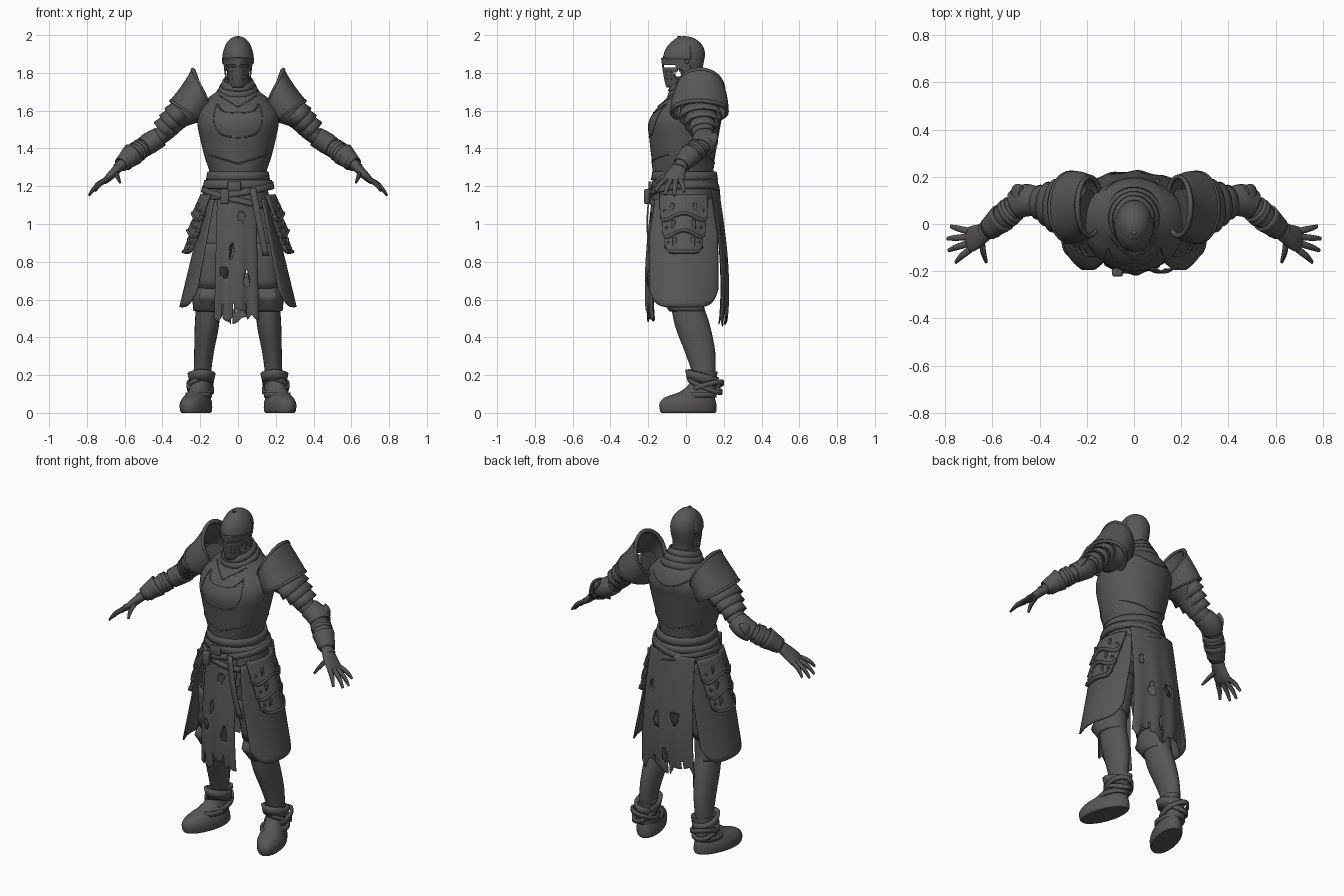
import bpy, bmesh, math, random
from math import sin, cos, pi, radians
from mathutils import Vector
from mathutils.bvhtree import BVHTree

if "Cube" in bpy.data.objects:
    bpy.data.objects.remove(bpy.data.objects["Cube"])
random.seed(4)

steel = bpy.data.materials.new("dark_grey")
steel.use_nodes = True
steel.diffuse_color = (0.1, 0.095, 0.092, 1)
steel.node_tree.nodes["Principled BSDF"].inputs["Base Color"].default_value = steel.diffuse_color
parts = []


def shell(name, f, nu, nv, thick=0.0, keep=None, mirror=False, cap=False):
    """Grid surface from f(u, v); keep(u, v) drops cells to make holes."""
    bm = bmesh.new()
    g = [[bm.verts.new(f(i / nu, j / nv)) for i in range(nu + 1)] for j in range(nv + 1)]
    for j in range(nv):
        for i in range(nu):
            if keep is None or keep((i + .5) / nu, (j + .5) / nv):
                bm.faces.new((g[j][i], g[j][i + 1], g[j + 1][i + 1], g[j + 1][i]))
    bmesh.ops.delete(bm, geom=[v for v in bm.verts if not v.link_faces], context='VERTS')
    bmesh.ops.remove_doubles(bm, verts=bm.verts, dist=0.0001)
    if cap:
        bmesh.ops.holes_fill(bm, edges=bm.edges, sides=0)
    bmesh.ops.recalc_face_normals(bm, faces=bm.faces)
    me = bpy.data.meshes.new(name)
    bm.to_mesh(me)
    bm.free()
    me.materials.append(steel)
    ob = bpy.data.objects.new(name, me)
    bpy.context.collection.objects.link(ob)
    if thick:
        m = ob.modifiers.new("thickness", 'SOLIDIFY')
        m.thickness, m.offset = thick, 0
    if mirror:
        ob.modifiers.new("mirror", 'MIRROR').use_mirror_merge = False
    parts.append(ob)
    return ob


def loft(name, secs, sides=24, steps=4, upright=False, warp=None, **kw):
    """Smooth tube through sections (x, y, z, width radius, depth radius)."""
    n = len(secs) - 1

    def at(t):
        i = min(int(t), n - 1)
        t -= i
        a, b, c, d = (secs[max(0, min(n, i + k))] for k in (-1, 0, 1, 2))
        return [q + .5 * t * (r - p + t * (2 * p - 5 * q + 4 * r - s + t * (3 * (q - r) + s - p)))
                for p, q, r, s in zip(a, b, c, d)]

    def f(u, v):
        s = at(v * n)
        lo, hi = at(max(0, v * n - .05)), at(min(n, v * n + .05))
        t = Vector((0, 0, 1)) if upright else (Vector(hi[:3]) - Vector(lo[:3])).normalized()
        a = (Vector((0, 1, 0)) - t * t.y).normalized()
        b = a.cross(t)
        p = Vector(s[:3]) + b * s[3] * cos(2 * pi * u) + a * s[4] * sin(2 * pi * u)
        return warp(p) if warp else p
    kw.setdefault("cap", not kw.get("thick"))
    return shell(name, f, sides, n * steps, **kw)


def band(name, c, rx, ry, h, flare=0.0, tx=0.0, ty=0.0, mirror=False, thick=0.014):
    """Hoop around a body, tilted along x and y."""
    def f(u, v):
        x, y = cos(2 * pi * u), sin(2 * pi * u)
        k = flare * (1 - v)
        return (c[0] + x * (rx + k), c[1] + y * (ry + k), c[2] + h * (v - .5) + tx * x + ty * y)
    return shell(name, f, 36, 2, thick, mirror=mirror)


def box(name, c, size, mirror=False):
    """Slightly rounded block."""
    ob = shell(name, lambda u, v: (c[0] + size[0] * (u - .5), c[1], c[2] + size[2] * (v - .5)),
               1, 1, size[1], mirror=mirror)
    m = ob.modifiers.new("round", 'BEVEL')
    m.width, m.segments = min(size) * .25, 2


# Torso armour and neck guard
torso = loft("cuirass", [(0, -.005, 1.19, .155, .15), (0, -.015, 1.27, .15, .16), (0, -.015, 1.35, .175, .168),
                         (0, -.012, 1.45, .2, .182), (0, -.008, 1.53, .215, .192), (0, .015, 1.6, .212, .18),
                         (0, .035, 1.67, .155, .135), (0, .03, 1.72, .09, .1), (0, .02, 1.78, .065, .075)],
             sides=40, upright=True)
for i in range(3):
    band("gorget_ring", (0, .014 + .006 * (2 - i), 1.685 + .03 * i), .108 - .017 * i, .112 - .011 * i, .035,
         flare=.015, ty=.025, thick=.01)

# Raised trim lines laid on the chest and back
tree = BVHTree.FromObject(torso, bpy.context.evaluated_depsgraph_get())


def trim(name, pts, side=-1, r=.004):
    hits = [tree.ray_cast(Vector((x, side, z)), Vector((0, -side, 0)))[0] for x, z in pts]
    loft(name, [(*h, r, r) for h in hits if h], sides=6, steps=3)


half = [(0, 1.46), (.06, 1.465), (.105, 1.49), (.128, 1.54), (.125, 1.59), (.11, 1.635), (.09, 1.605), (.05, 1.59), (0, 1.59)]
trim("chest_trim", half + [(-x, z) for x, z in half[-2::-1]])
trim("chest_collar_trim", [(x * .02, 1.62 + .012 * abs(x)) for x in range(-5, 6)])
for s in (-1, 1):
    trim("waist_trim", [(x * .02, 1.32 + .006 * abs(x)) for x in range(-8, 9)], s)
trim("back_trim", [(x * .02, 1.6 + .0012 * x * x) for x in range(-6, 7)], 1)

# Helmet, battered visor and crest knob
loft("helmet", [(0, .025, 1.72, .058, .062), (0, .028, 1.8, .058, .056), (0, .015, 1.86, .073, .08),
                (0, .006, 1.91, .077, .094), (0, 0, 1.955, .062, .08), (0, -.005, 1.985, .034, .045),
                (0, -.01, 1.995, .004, .004)], upright=True, sides=32)


def visor(u, v):
    a = (u - .5) * radians(200)
    w = .054 + .022 * v ** .7
    return (w * sin(a), .005 - cos(a) * (.085 + .03 * v ** .6 + .018 * cos(a) ** 4), 1.725 + v * .155)


def visor_cells(u, v):
    d = abs(u - .5)
    slit = .66 < v < .77 and .04 < d < .3
    breath = .2 < v < .56 and int(v * 24) % 3 == 0 and int(u * 48) % 4 == 1 and .06 < d < .27
    tear = ((d - .33) / .08) ** 2 + ((v - .4) / .2) ** 2 < 1 + .5 * sin(40 * u + 20 * v)
    return not (slit or breath or tear)


shell("visor", visor, 48, 24, .008, visor_cells)
shell("brow_plate", lambda u, v: (.08 * sin((u - .5) * 3.6) * cos(v * 1.2),
                                  -.118 * cos((u - .5) * 3.6) * cos(v * 1.2), 1.87 + .118 * sin(v * 1.2)),
      28, 8, .008)
loft("crest_knob", [(0, -.035, 1.975, .012, .014), (0, -.035, 1.995, .009, .01)], sides=10, upright=True)
for s in (-1, 1):
    loft("visor_pivot", [(s * .07, .005, 1.86, .014, .014), (s * .086, .005, 1.86, .01, .01)], sides=12)


# Domed shoulder plates with a tall upright rim beside the neck
def pauldron(u, v):
    c, d = cos(2 * pi * u), sin(2 * pi * u)
    k = 1 - .06 * sin(pi * v)
    up = Vector((.05 + .04 * v, 0, .112 - .057 * v)) * c * k
    depth = (.122 + .06 * v - .035 * v * v) * d
    return Vector((.185 + .085 * v, .075 - .005 * v, 1.712 - .122 * v)) + up + Vector((0, depth, 0))


shell("pauldron", pauldron, 40, 10, .012, mirror=True)
shell("pauldron_rim", lambda u, v: pauldron(u, v * .07), 40, 1, .02, mirror=True)
shell("pauldron_edge", lambda u, v: pauldron(u, .93 + v * .07), 40, 1, .018, mirror=True)
for i in range(3):
    x, z, r = .295 + .032 * i, 1.605 - .035 * i, .064 - .004 * i
    loft("shoulder_lame", [(x, .072 + .007 * i, z, r * .9, .1 - .018 * i),
                           (x + .042, .078 + .007 * i, z - .042, r * 1.06, .11 - .02 * i)],
         sides=28, steps=2, thick=.01, mirror=True)

# Arms with elbow guards and forearm plates
loft("arm", [(.2, .06, 1.62, .08, .09), (.3, .075, 1.57, .06, .075), (.38, .088, 1.49, .048, .06),
             (.46, .097, 1.43, .043, .053), (.535, .045, 1.385, .043, .05), (.598, -.012, 1.33, .03, .038),
             (.64, -.035, 1.295, .026, .04)], mirror=True, sides=20)
loft("elbow_guard", [(.412, .096, 1.462, .049, .058), (.46, .1, 1.433, .052, .064), (.5, .08, 1.407, .049, .057)],
     thick=.01, mirror=True)
loft("elbow_fan", [(.48, .12, 1.473, .012, .045), (.495, .125, 1.452, .022, .045), (.51, .11, 1.425, .01, .035)], mirror=True)
loft("vambrace", [(.512, .064, 1.4, .05, .055), (.56, .022, 1.36, .044, .047), (.602, -.015, 1.325, .042, .045)],
     thick=.01, mirror=True)
loft("gauntlet_cuff", [(.555, .028, 1.37, .058, .058), (.618, -.024, 1.315, .036, .043)], thick=.008, mirror=True)
for k in (.15, .5):
    p = Vector((.512, .064, 1.4)).lerp(Vector((.602, -.015, 1.325)), k)
    q = p + Vector((.013, -.01, -.009))
    loft("forearm_strap", [(*p, .053 - .007 * k, .058 - .006 * k), (*q, .053 - .007 * k, .058 - .006 * k)],
         steps=1, thick=.008, mirror=True)

# Hands
loft("palm", [(.615, -.022, 1.315, .026, .036), (.65, -.045, 1.28, .024, .046), (.685, -.062, 1.245, .02, .054),
              (.705, -.07, 1.225, .014, .05)], mirror=True)
fingers = [((.7, -.03, 1.235), (.775, -.01, 1.17)), ((.705, -.055, 1.23), (.79, -.062, 1.15)),
           ((.705, -.083, 1.23), (.785, -.112, 1.155)), ((.695, -.108, 1.235), (.755, -.162, 1.175)),
           ((.645, -.07, 1.27), (.625, -.162, 1.22))]
for a, b in fingers:
    a, b = Vector(a), Vector(b)
    m = a.lerp(b, .55) + Vector((.004, 0, .008))
    loft("finger", [(*a, .013, .015), (*m, .012, .013), (*b, .006, .008)], sides=10, mirror=True)

# Belts, buckles and hanging straps
band("waist_plate", (0, -.008, 1.255), .155, .163, .045, flare=.008)
band("upper_belt", (0, -.005, 1.21), .172, .165, .045, flare=.008)
band("sword_belt", (0, -.005, 1.175), .18, .173, .035, flare=.006, tx=.03, ty=.012)
band("slung_belt", (0, -.005, 1.14), .183, .176, .03, flare=.006, tx=-.045, ty=.015)
box("buckle", (-.02, -.19, 1.2), (.07, .016, .05))
box("belt_pouch", (-.07, -.205, 1.145), (.045, .035, .08))
shell("hanging_strap", lambda u, v: (.06 + .035 * u + .07 * v, -.19 - .015 * sin(v * 3), 1.19 - .36 * v),
      2, 10, .008)

# Hips, legs, thigh and knee guards
loft("hips", [(0, 0, 1.2, .155, .15), (0, 0, 1.1, .17, .155), (0, 0, .98, .18, .145)], upright=True)
loft("leg", [(.1, 0, 1.12, .085, .12), (.12, -.01, .9, .088, .115), (.145, -.01, .7, .075, .098),
             (.155, 0, .6, .066, .085), (.165, .035, .46, .064, .093), (.18, .075, .32, .052, .08),
             (.19, .095, .2, .046, .06), (.2, .1, .1, .05, .06)], upright=True, mirror=True)
loft("thigh_plate", [(.125, -.012, .9, .093, .12), (.148, -.012, .66, .078, .1)], upright=True, thick=.012, mirror=True)
loft("knee_guard", [(.152, -.01, .67, .068, .09), (.158, -.02, .61, .077, .105), (.162, .005, .54, .068, .088)],
     upright=True, thick=.012, mirror=True)
loft("knee_wing", [(.16, -.1, .665, .03, .008), (.158, -.118, .61, .05, .016), (.16, -.085, .555, .02, .008)],
     upright=True, mirror=True)


# Boots turned outward, with ankle guards and straps
def turn_out(p):
    return Vector((p.x - .25 * (p.y - .06), p.y, p.z))


loft("boot", [(.21, .012, 0, .068, .142), (.21, .012, .012, .076, .15), (.21, .01, .05, .077, .15),
              (.208, .02, .082, .066, .132), (.203, .06, .112, .056, .092), (.198, .09, .16, .052, .07),
              (.195, .097, .22, .055, .07)], upright=True, warp=turn_out, mirror=True)
band("ankle_guard", (.193, .085, .185), .064, .08, .05, flare=-.01, ty=-.02, mirror=True, thick=.02)
band("ankle_strap", (.2, .1, .145), .062, .085, .025, tx=-.012, ty=-.035, mirror=True)
band("heel_strap", (.2, .105, .135), .066, .088, .025, tx=.015, ty=.025, mirror=True)
band("instep_strap", (.207, .06, .095), .063, .095, .025, mirror=True)


# Side skirt panels with rounded lower corners
def side_panel(u, v):
    s = 2 * u - 1
    low = .56 + .09 * abs(s) ** 7
    bow = (.04 + .025 * v) * s * s + .025 * v * s ** 6
    return (.168 + .138 * v - bow, -.012 + s * (.15 + .03 * min(1, v * 2.5)), 1.13 + (low - 1.13) * v)


shell("side_panel", side_panel, 28, 20, .01, mirror=True)

# Overlapping hip plates with arched lower edges, rivets and straps
for i in range(3):
    def lame(u, v, i=i):
        s = 2 * u - 1
        drop = .13 - .035 * s ** 8 - (.025 * cos(s * 3) if i < 2 else 0)
        return (.192 + .024 * i + .048 * v - .045 * s * s, -.012 + s * (.125 - .012 * i), 1.155 - .09 * i - drop * v)
    shell("hip_plate", lame, 32, 6, .014, mirror=True)
    shell("hip_plate_rim", lambda u, v: lame(u, .9 + .1 * v), 32, 1, .024, mirror=True)
    for u in (.1, .9):
        x, y, z = lame(u, .6)
        loft("rivet", [(x, y, z, .011, .011), (x + .014, y, z, .006, .006)], sides=8, steps=1, mirror=True)
        x, y, z = lame(.5 + (u - .5) * .6, .55)
        box("hip_strap", (x + .006, y, z), (.014, .02, .05), mirror=True)


# Torn cloths at the front and back
def cloth(name, half_width, top, bottom, side, bow, holes, cols=36):
    tears = [random.uniform(0, .085) for _ in range(cols // 3 + 2)]

    def jag(u):
        k = u * cols / 3
        return tears[int(k)] + (tears[int(k) + 1] - tears[int(k)]) * (k % 1)

    def f(u, v):
        s = 2 * u - 1
        x = s * half_width * (.85 + .15 * v) - .008
        y = side * (.172 + bow * sin(v * 2.2) - .035 * s * s + .006 * sin(s * 9) * v)
        return (x, y, top + (bottom - top) * v + jag(u) * v ** 8)

    def keep(u, v):
        slit = v > .88 and int(u * cols) in (6, 15, 25)
        hole = any(((u - a) / ru) ** 2 + ((v - b) / rv) ** 2 < 1 + .35 * sin(40 * u + 25 * v) for a, b, ru, rv in holes)
        return not (slit or hole)
    shell(name, f, cols, 48, .006, keep)


cloth("front_cloth", .118, 1.18, .475, -1, .04,
      [(.2, .62, .09, .04), (.38, .46, .06, .05), (.75, .68, .07, .06), (.62, .2, .08, .04)])
cloth("back_cloth", .175, 1.18, .45, 1, .05,
      [(.3, .5, .08, .05), (.68, .55, .07, .06), (.85, .3, .05, .05), (.5, .84, .04, .06)])

# Smooth shading with crisp edges
bpy.ops.object.select_all(action='DESELECT')
for ob in parts:
    ob.select_set(True)
bpy.context.view_layer.objects.active = parts[0]
bpy.ops.object.shade_smooth_by_angle(angle=radians(35))
